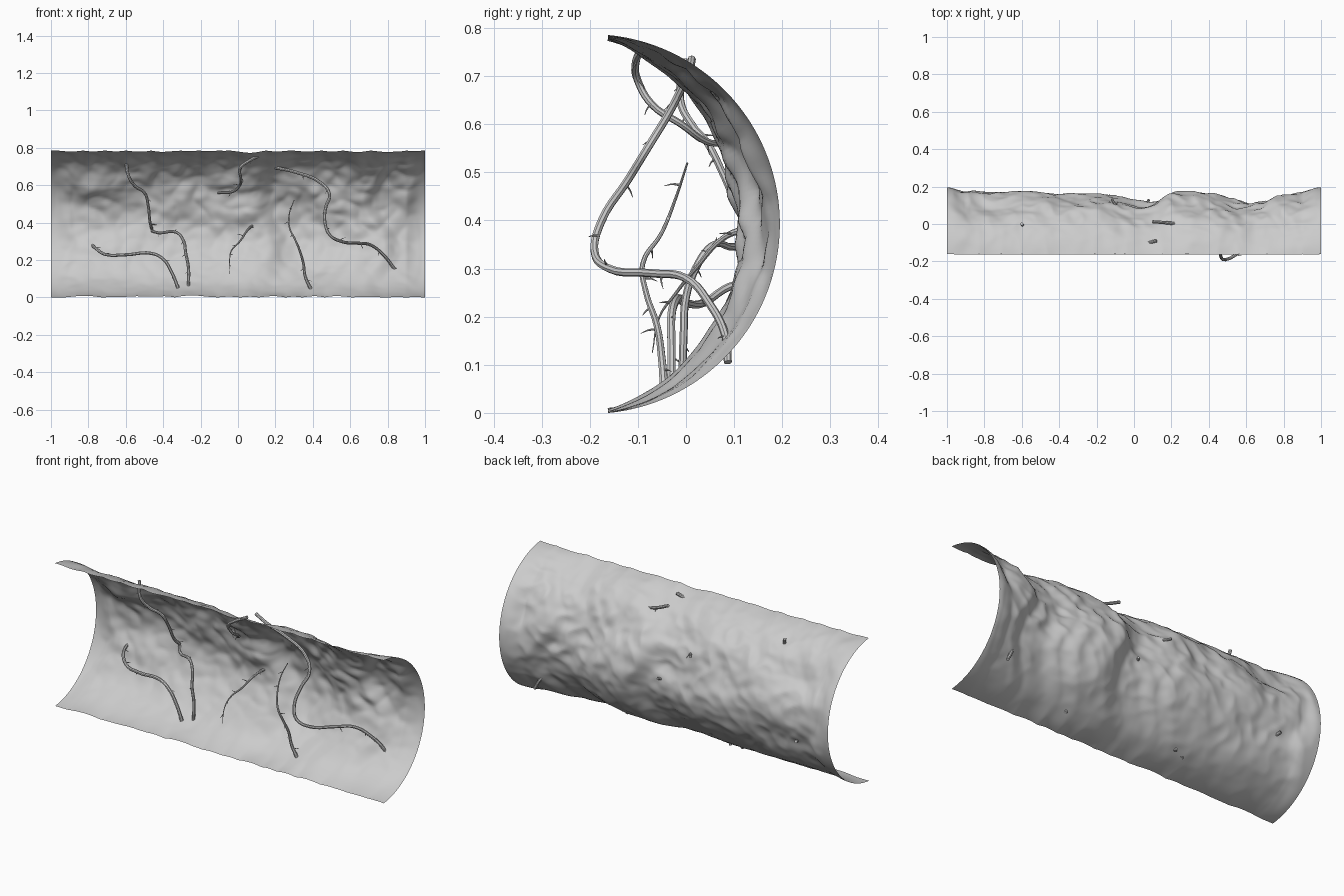
import bpy, bmesh, math, random
from mathutils import Vector, noise

if "Cube" in bpy.data.objects:
    bpy.data.objects.remove(bpy.data.objects["Cube"])

random.seed(4)
R, CY, CZ = 0.3945, -0.1995, 0.3925
A0 = math.radians(84.5)

# Inward push of the wall along its length
PUSH = [(-1, 0), (-.9, .024), (-.6, .024), (-.45, .03), (-.2, .03), (-.1, .05), (0, .066),
        (.1, .068), (.25, .022), (.4, .03), (.5, .058), (.6, .084), (.72, .07),
        (.82, .03), (.95, .02), (1, 0)]
# Boulder-like bulges: x, z, width x, width z, depth
BUMPS = [(.06, .50, .14, .10, .022), (.66, .54, .14, .12, .018), (-.33, .50, .13, .09, .03),
         (-.72, .62, .16, .07, .04), (.32, .64, .12, .08, .03), (-.05, .66, .10, .06, .02),
         (-.1, .2, .2, .1, .012), (-.62, .25, .2, .1, .015), (.9, .56, .07, .09, .025)]


def lerp_table(t, x):
    for (a, u), (b, v) in zip(t, t[1:]):
        if x <= b:
            k = (x - a) / (b - a)
            k = k * k * (3 - 2 * k)
            return u + (v - u) * k
    return t[-1][1]


def wall_point(x, a):
    z0 = CZ + R * math.sin(a)
    q = abs(a / A0)
    env = max(0, 1 - q ** (2.4 if a > 0 else 1.9))
    ends = min(1, (1 - abs(x)) / .1)
    d = lerp_table(PUSH, x + .06 * ends * math.sin(4 * a))
    for bx, bz, wx, wz, h in BUMPS:
        d += h * math.exp(-((x - bx) / wx) ** 2 - ((z0 - bz) / wz) ** 2)
    p = Vector((x * 4.5, a * 1.9, 3.1))
    rough = .65 + .35 * math.sin(a)
    d += .018 * noise.noise(p)
    d += .024 * rough * (abs(noise.noise(p * 2)) - .15)
    d += .008 * rough * noise.noise(p * 4)
    d *= env * ends
    # rippled long edges
    d += .018 * q ** 6 * abs(noise.noise(Vector((x * 7, a * .5, 9.3)))) * ends
    r = R - max(0, d)
    return Vector((x, CY + r * math.cos(a), CZ + r * math.sin(a)))


# Curved cave wall, a single sheet
NX, NA = 200, 90
bm = bmesh.new()
rows = [[bm.verts.new(wall_point(-1 + 2 * i / NX, -A0 + 2 * A0 * j / NA))
         for j in range(NA + 1)] for i in range(NX + 1)]
for i in range(NX):
    for j in range(NA):
        f = bm.faces.new((rows[i][j], rows[i + 1][j], rows[i + 1][j + 1], rows[i][j + 1]))
        f.smooth = True
bm.normal_update()
# faces look towards the open front
if sum(f.normal.y for f in bm.faces) > 0:
    bmesh.ops.reverse_faces(bm, faces=bm.faces[:])
me = bpy.data.meshes.new("cave_wall")
bm.to_mesh(me)
bm.free()
bpy.context.collection.objects.link(bpy.data.objects.new("cave_wall", me))


def root(name, pts, r0, r1, twigs):
    """Bezier tube through pts, tapering r0 to r1, with short side twigs."""
    cu = bpy.data.curves.new(name, 'CURVE')
    cu.dimensions = '3D'
    cu.bevel_depth = 1
    cu.bevel_resolution = 2
    cu.resolution_u = 5
    cu.use_fill_caps = True

    def spline(ps, a, b):
        s = cu.splines.new('BEZIER')
        s.bezier_points.add(len(ps) - 1)
        for k, (bp, p) in enumerate(zip(s.bezier_points, ps)):
            bp.co = p
            bp.handle_left_type = bp.handle_right_type = 'AUTO'
            bp.radius = a + (b - a) * k / (len(ps) - 1)

    pts = [Vector(p) for p in pts]
    spline(pts, r0, r1)
    for t in range(twigs):
        u = (t + .7) / (twigs + .4) * (len(pts) - 1)
        k = min(int(u), len(pts) - 2)
        base = pts[k].lerp(pts[k + 1], u - k)
        along = (pts[k + 1] - pts[k]).normalized()
        side = along.cross(Vector([random.uniform(-1, 1) for _ in range(3)])).normalized()
        ln = random.uniform(.02, .035)
        spline([base, base + side * ln * .5 + along * ln * .15,
                base + side * ln * .95 + along * ln * .45], .003, .0006)
    ob = bpy.data.objects.new(name, cu)
    bpy.context.collection.objects.link(ob)
    bpy.ops.object.select_all(action='DESELECT')
    ob.select_set(True)
    bpy.context.view_layer.objects.active = ob
    bpy.ops.object.convert(target='MESH')
    bpy.ops.object.shade_smooth_by_angle()


# Hanging roots
root("long_root", [(.10, .012, .735), (.18, .006, .70), (.30, -.01, .672), (.44, -.04, .615),
                   (.49, -.08, .55), (.47, -.12, .485), (.465, -.175, .40), (.49, -.19, .335),
                   (.55, -.16, .30), (.64, -.07, .29), (.71, .0, .28), (.78, .05, .225),
                   (.83, .082, .16), (.86, .087, .105)], .0085, .0085, 9)
root("right_root", [(.30, .003, .52), (.275, -.02, .45), (.275, -.05, .375), (.305, -.09, .31),
                    (.33, -.083, .25), (.35, -.06, .18), (.36, -.05, .11), (.39, -.045, .045)],
     .002, .0095, 7)
root("upper_left_root", [(-.60, .0, .735), (-.585, -.012, .65), (-.55, .015, .595),
                         (-.50, .045, .56), (-.48, .08, .49), (-.47, .12, .40),
                         (-.46, .15, .365)], .0085, .0075, 6)
root("lower_left_root", [(-.46, .15, .355), (-.42, .10, .345), (-.33, .055, .348),
                         (-.29, .02, .30), (-.28, .0, .24), (-.265, -.005, .16),
                         (-.265, -.008, .06)], .0075, .0085, 5)
root("far_left_root", [(-.78, .16, .28), (-.76, .09, .262), (-.71, .04, .23), (-.60, .0, .228),
                       (-.46, -.02, .235), (-.40, -.03, .205), (-.355, -.03, .135),
                       (-.32, -.03, .05)], .008, .0095, 6)
root("upper_middle_root", [(.12, -.09, .76), (.05, -.105, .725), (.01, -.10, .69), (.015, -.07, .64),
                           (.01, -.01, .60), (-.03, .04, .565), (-.09, .09, .56),
                           (-.12, .135, .56)], .0085, .0065, 6)
root("small_middle_root", [(.08, .13, .385), (.055, .08, .365), (.01, .02, .30), (-.035, -.02, .25),
                           (-.045, -.055, .2), (-.045, -.07, .125)], .0075, .001, 5)
